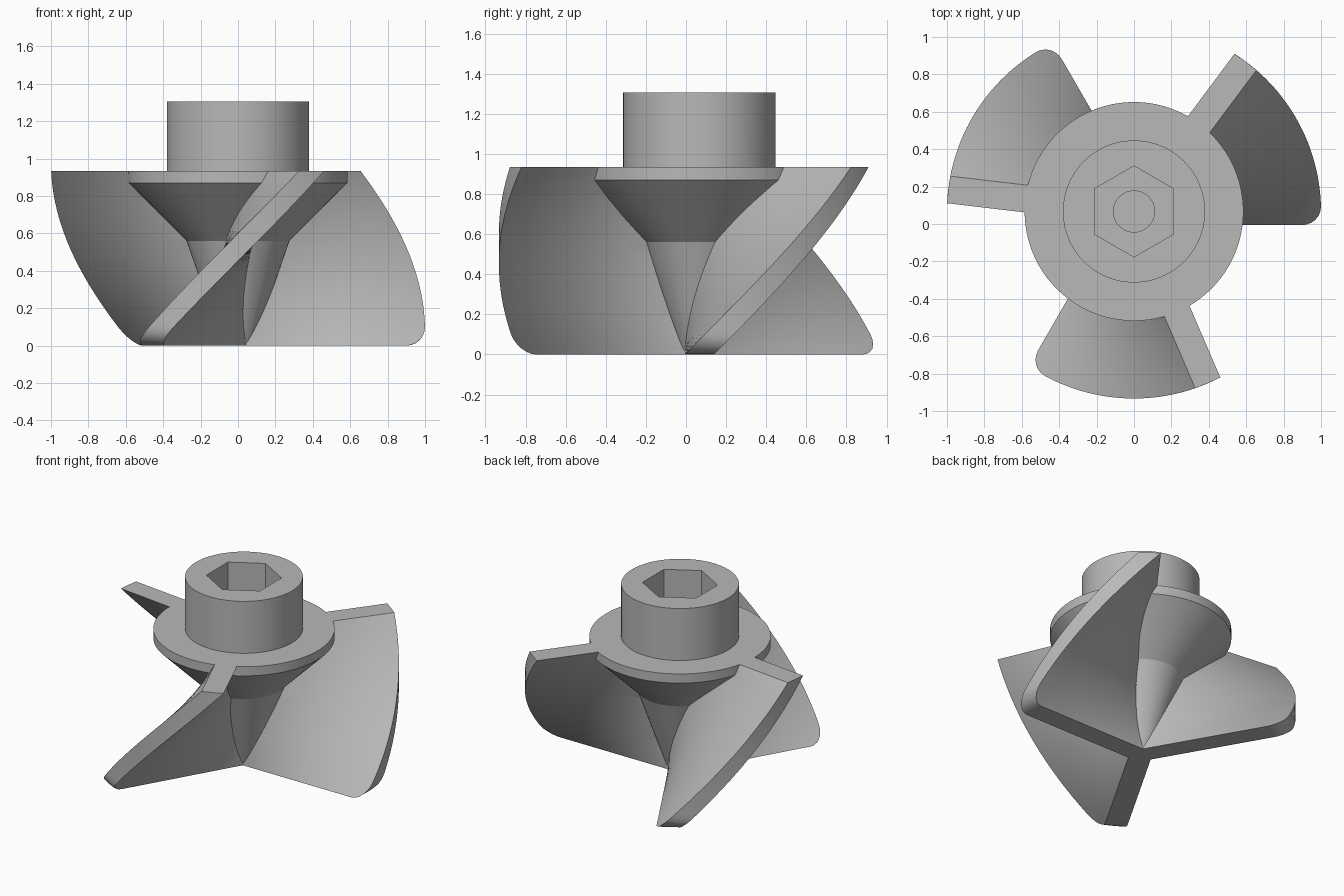
import bpy, bmesh, math
from mathutils import Matrix

cube = bpy.data.objects.get("Cube")
if cube:
    bpy.data.objects.remove(cube)

AXIS_Y = 0.067       # the shaft sits slightly off the bounding centre
PLATE_TOP = 0.935
TOP = 1.305
TWIST = math.radians(53.3)
HALF_THICK = 0.073
FILLET = 0.1

metal = bpy.data.materials.new("grey metal")
metal.use_nodes = True
GREY = (0.48, 0.48, 0.48, 1)
metal.diffuse_color = GREY
metal.node_tree.nodes["Principled BSDF"].inputs["Base Color"].default_value = GREY


def finish(bm, name):
    """Turn a bmesh into a linked object on the shaft axis."""
    bmesh.ops.recalc_face_normals(bm, faces=bm.faces)
    mesh = bpy.data.meshes.new(name)
    bm.to_mesh(mesh)
    bm.free()
    mesh.materials.append(metal)
    obj = bpy.data.objects.new(name, mesh)
    obj.location.y = AXIS_Y
    bpy.context.collection.objects.link(obj)
    return obj


def lathe(name, profile, steps=96):
    bm = bmesh.new()
    verts = [bm.verts.new((r, 0, z)) for r, z in profile]
    edges = [bm.edges.new(pair) for pair in zip(verts, verts[1:])]
    bmesh.ops.spin(bm, geom=verts + edges, cent=(0, 0, 0), axis=(0, 0, 1),
                   angle=math.tau, steps=steps, use_duplicate=False)
    bmesh.ops.remove_doubles(bm, verts=bm.verts, dist=1e-5)
    return finish(bm, name)


def prism(name, sides, radius, low, high, turn=0):
    bm = bmesh.new()
    move = Matrix.Translation((0, 0, (low + high) / 2)) @ Matrix.Rotation(turn, 4, "Z")
    bmesh.ops.create_cone(bm, cap_ends=True, segments=sides, radius1=radius,
                          radius2=radius, depth=high - low, matrix=move)
    return finish(bm, name)


def blade(name, start):
    """Constant-thickness slab twisted around the shaft, lower tip rounded."""
    # Height and outer radius of each cross-section
    arc = [i * math.pi / 12 for i in range(7)]
    levels = [(FILLET * (1 - math.cos(a)), 1 - FILLET * (1 - math.sin(a))) for a in arc]
    rise = PLATE_TOP - FILLET
    levels += [(FILLET + rise * i / 24, 1.0) for i in range(1, 25)]
    columns = 8
    bm = bmesh.new()
    rings = []
    for z, radius in levels:
        tip = math.sqrt(radius ** 2 - HALF_THICK ** 2)
        side = [tip * i / columns for i in range(columns + 1)]
        outline = [(x, -HALF_THICK) for x in side] + [(radius, 0)]
        outline += [(x, HALF_THICK) for x in reversed(side)]
        turn = Matrix.Rotation(start + TWIST * z / PLATE_TOP, 3, "Z")
        ring = [bm.verts.new((x, y, z)) for x, y in outline]
        bmesh.ops.rotate(bm, verts=ring, cent=(0, 0, 0), matrix=turn)
        rings.append(ring)
    count = len(rings[0])
    for lower, upper in zip(rings, rings[1:]):
        for i in range(count):
            j = (i + 1) % count
            bm.faces.new((lower[i], lower[j], upper[j], upper[i]))
    bm.faces.new(rings[0])
    bm.faces.new(rings[-1])
    bmesh.ops.triangulate(bm, faces=bm.faces)
    return finish(bm, name)


def combine(target, other, operation):
    """Apply a boolean and discard the helper."""
    mod = target.modifiers.new("join", "BOOLEAN")
    mod.operation = operation
    mod.solver = "EXACT"
    mod.object = other
    bpy.ops.object.select_all(action="DESELECT")
    bpy.context.view_layer.objects.active = target
    target.select_set(True)
    bpy.ops.object.modifier_apply(modifier=mod.name)
    bpy.data.objects.remove(other)


# Hub: pointed core, flared cone, rim plate and drive boss
hub = lathe("bladed_hub", [(0, 0), (0.08, 0), (0.275, 0.56), (0.585, 0.87),
                           (0.585, PLATE_TOP), (0.38, PLATE_TOP), (0.38, TOP), (0, TOP)])

# Three twisted blades
for n in range(3):
    combine(hub, blade("blade", n * math.tau / 3), "UNION")

# Hexagonal drive socket with a round pilot hole
combine(hub, prism("hex_socket", 6, 0.243, 0.94, 1.5, math.pi / 6 * 0), "DIFFERENCE")
combine(hub, prism("pilot_hole", 48, 0.11, 0.7, 1.4), "DIFFERENCE")

# Smooth curved surfaces while keeping the machined edges crisp
bpy.ops.object.select_all(action="DESELECT")
hub.select_set(True)
bpy.context.view_layer.objects.active = hub
bpy.ops.object.shade_smooth_by_angle(angle=math.radians(25))
